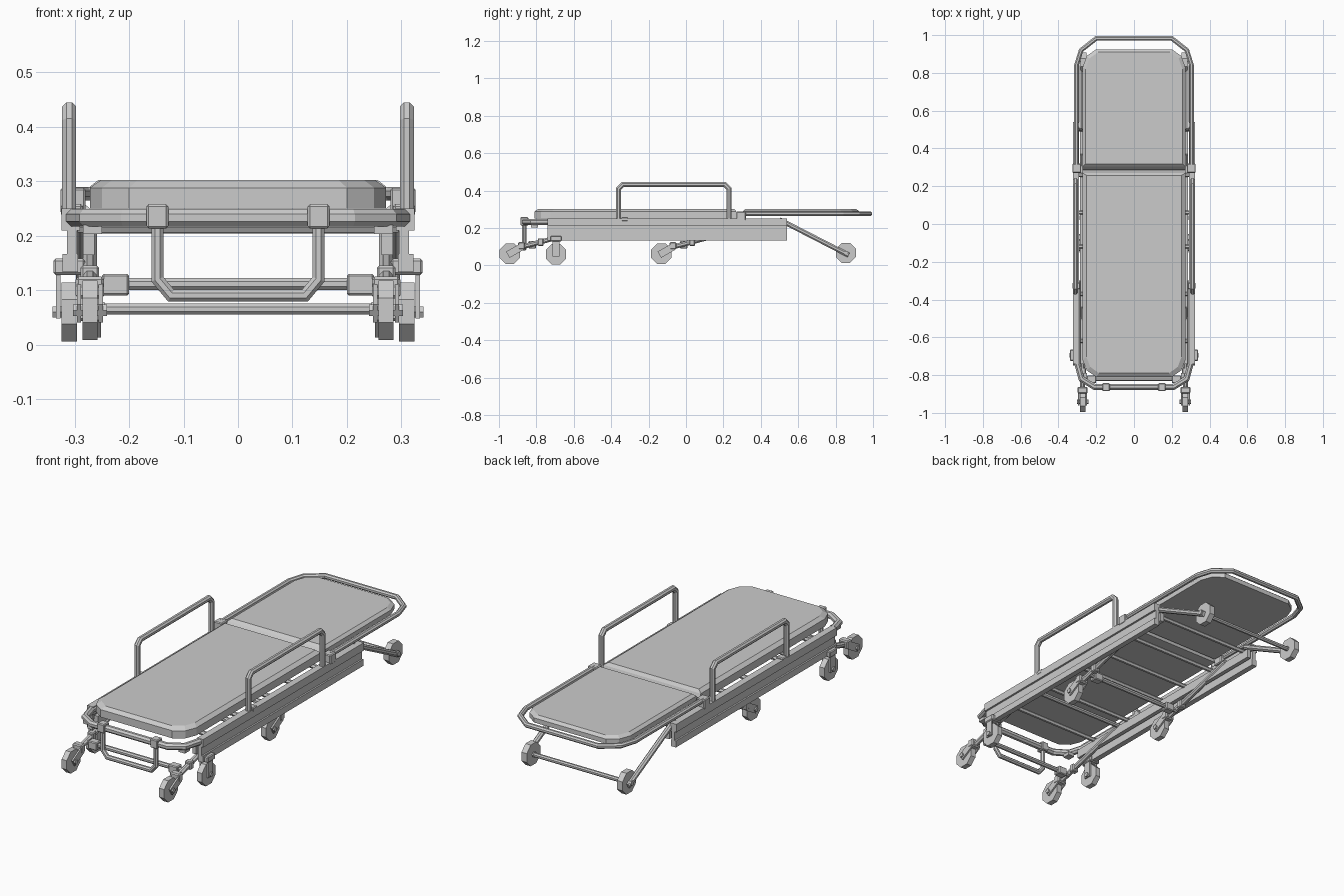
import bpy, bmesh, math
from mathutils import Vector, Matrix

if "Cube" in bpy.data.objects:
    bpy.data.objects.remove(bpy.data.objects["Cube"], do_unlink=True)

grey = bpy.data.materials.new("light grey")
grey.use_nodes = True
grey.diffuse_color = (0.6, 0.6, 0.6, 1)
grey.node_tree.nodes["Principled BSDF"].inputs["Base Color"].default_value = (0.6, 0.6, 0.6, 1)


def add(name, bm):
    bmesh.ops.recalc_face_normals(bm, faces=bm.faces)
    mesh = bpy.data.meshes.new(name)
    bm.to_mesh(mesh)
    bm.free()
    mesh.materials.append(grey)
    obj = bpy.data.objects.new(name, mesh)
    bpy.context.collection.objects.link(obj)
    return obj


def box(name, x, y, z, bevel=0):
    """Box from (low, high) pairs."""
    bm = bmesh.new()
    size = [b - a for a, b in (x, y, z)]
    mid = [(a + b) / 2 for a, b in (x, y, z)]
    bmesh.ops.create_cube(bm, size=1, matrix=Matrix.Translation(mid) @ Matrix.Diagonal((*size, 1)))
    if bevel:
        bmesh.ops.bevel(bm, geom=bm.edges[:], offset=bevel, segments=1, affect='EDGES')
    return add(name, bm)


def tube(name, points, radius, sides=8, closed=False):
    """Faceted tube swept along a path, mitred at the bends."""
    pts = [Vector(p) for p in points]
    n = len(pts)
    bm = bmesh.new()
    rings = []
    first = (pts[1] - pts[0]).normalized()
    ref = Vector((0, 0, 1)) if abs(first.z) < 0.9 else Vector((0, 1, 0))
    u = (ref - first * ref.dot(first)).normalized()
    v = first.cross(u)
    ring = []
    for k in range(sides):
        a = 2 * math.pi * (k + 0.5) / sides
        ring.append(pts[0] + radius * (math.cos(a) * u + math.sin(a) * v))
    rings.append([bm.verts.new(p) for p in ring])
    for i in range(1, n):
        before = (pts[i] - pts[i - 1]).normalized()
        after = (pts[i + 1] - pts[i]).normalized() if i < n - 1 else before
        normal = (before + after).normalized()
        ring = [p + before * ((pts[i] - p).dot(normal) / before.dot(normal)) for p in ring]
        rings.append([bm.verts.new(p) for p in ring])
    for a, b in zip(rings, rings[1:]):
        for k in range(sides):
            j = (k + 1) % sides
            bm.faces.new((a[k], a[j], b[j], b[k]))
    bm.faces.new(rings[0])
    bm.faces.new(rings[-1])
    return add(name, bm)


def mirrored(half):
    """Path completed across x = 0."""
    return half + [(-x, y, z) for x, y, z in reversed(half)]


def cushion(name, outline, levels, notch_y):
    """Stacked outlines; each level is (z, side inset, notch end inset)."""
    bm = bmesh.new()
    rings = []
    full = outline + [(-x, y) for x, y in reversed(outline)]
    ys = [y for _, y in full]
    cy = (min(ys) + max(ys)) / 2
    half = (max(ys) - min(ys)) / 2
    for z, inset, notch in levels:
        ring = []
        for x, y in full:
            if abs(y - notch_y) < 0.001:
                ny = y + (notch if cy > y else -notch)
            else:
                ny = cy + (y - cy) * (1 - inset / half)
            ring.append(bm.verts.new((x * (1 - inset / 0.272), ny, z)))
        rings.append(ring)
    for a, b in zip(rings, rings[1:]):
        for k in range(len(a)):
            j = (k + 1) % len(a)
            bm.faces.new((a[k], a[j], b[j], b[k]))
    bm.faces.new(rings[0])
    bm.faces.new(rings[-1])
    return add(name, bm)


# Mattress in two sections with a V notch between them
cushion("seat_mattress",
        [(0.272, 0.285), (0.272, -0.72), (0.25, -0.775), (0.2, -0.81)],
        [(0.25, 0, 0), (0.288, 0, 0.015), (0.302, 0.02, 0.027)], 0.285)
cushion("backrest_mattress",
        [(0.272, 0.285), (0.272, 0.83), (0.25, 0.89), (0.2, 0.925)],
        [(0.267, 0, 0), (0.29, 0, 0.02), (0.302, 0.015, 0.033)], 0.285)

# Frame tubes around the bed
tube("backrest_rail", mirrored([(0.305, 0.3, 0.277), (0.305, 0.84, 0.277),
                                (0.28, 0.92, 0.277), (0.2, 0.983, 0.277)]), 0.013)
tube("front_rail", mirrored([(0.3, -0.3, 0.233), (0.3, -0.74, 0.233),
                             (0.278, -0.82, 0.233), (0.21, -0.862, 0.233)]), 0.017)
tube("front_loop", mirrored([(0.148, -0.865, 0.235), (0.148, -0.865, 0.12),
                             (0.123, -0.865, 0.09)]), 0.012)

# Cross bars beneath the mattress
for y in (-0.62, -0.37, -0.12, 0.06, 0.26, 0.5):
    tube("cross_bar", [(-0.295, y, 0.215), (0.295, y, 0.215)], 0.011, 6)


def caster(x, y, z, stem):
    """Octagonal wheel with a forked holder; stem is the (y, z) of the fork top."""
    tube("wheel", [(x - 0.014, y, z), (x + 0.014, y, z)], 0.059)
    tube("axle", [(x - 0.031, y, z), (x + 0.031, y, z)], 0.012, 6)
    for side in (-1, 1):
        fx = x + side * 0.02
        direction = Vector((0, stem[0] - y, stem[1] - z))
        plate = box("fork_plate", (-0.004, 0.004), (-0.019, 0.019), (-0.012, direction.length))
        tilt = math.atan2(-direction.y, direction.z)
        plate.data.transform(Matrix.Translation((fx, y, z)) @ Matrix.Rotation(tilt, 4, 'X'))


for s in (-1, 1):
    def span(a, b):
        return tuple(sorted((s * a, s * b)))

    # Stepped side rail and inner slide
    for name, x0, x1, z0, z1 in (("side_rail_top", 0.29, 0.324, 0.21, 0.25),
                                 ("side_rail_web", 0.296, 0.314, 0.165, 0.21),
                                 ("side_rail_base", 0.294, 0.322, 0.133, 0.166),
                                 ("inner_slide", 0.264, 0.285, 0.165, 0.21)):
        box(name, span(x0, x1), (-0.74, 0.54), (z0, z1))

    # Folding side guard
    tube("side_guard", [(s * 0.31, -0.36, 0.235), (s * 0.31, -0.36, 0.41),
                        (s * 0.31, -0.338, 0.432), (s * 0.31, 0.208, 0.432),
                        (s * 0.31, 0.23, 0.41), (s * 0.31, 0.23, 0.235)], 0.014)
    box("guard_pivot", span(0.285, 0.325), (-0.345, -0.31), (0.235, 0.258), 0.004)

    # Brackets
    box("backrest_hinge", span(0.28, 0.326), (0.27, 0.32), (0.24, 0.288), 0.004)
    box("loop_clamp", span(0.128, 0.168), (-0.885, -0.843), (0.213, 0.258), 0.004)
    box("front_corner_bracket", span(0.25, 0.285), (-0.83, -0.79), (0.203, 0.22))

    # Casters hanging from the side rail
    caster(s * 0.31, -0.695, 0.06, (-0.695, 0.145))
    box("caster_crown", span(0.281, 0.339), (-0.725, -0.665), (0.128, 0.158), 0.004)

    # Casters and struts of the two folded legs
    for y in (-0.942, -0.132):
        caster(s * 0.272, y, 0.063, (y + 0.065, 0.1))
        box("leg_crown", span(0.246, 0.298), (y + 0.045, y + 0.08), (0.085, 0.125), 0.005)
        box("leg_collar", span(0.2, 0.25), (y + 0.1, y + 0.14), (0.09, 0.13), 0.004)
        tube("leg_strut", [(s * 0.272, y + 0.06, 0.098), (s * 0.272, y + 0.5, 0.215)], 0.014)
        box("strut_joint", span(0.255, 0.289), (y + 0.15, y + 0.18), (0.105, 0.145), 0.004)

    # Rear leg and wheel
    tube("rear_leg", [(s * 0.285, 0.5, 0.245), (s * 0.285, 0.87, 0.055)], 0.014)
    tube("rear_wheel", [(s * 0.252, 0.855, 0.067), (s * 0.282, 0.855, 0.067)], 0.058)
    tube("rear_axle_cap", [(s * 0.245, 0.855, 0.067), (s * 0.3, 0.855, 0.067)], 0.013, 6)

# Bars joining each pair of legs
tube("rear_axle_bar", [(-0.26, 0.855, 0.065), (0.26, 0.855, 0.065)], 0.011)
for y in (-0.82, -0.01):
    tube("leg_cross_bar", [(-0.272, y, 0.111), (0.272, y, 0.111)], 0.012)
tube("upper_leg_bar", [(-0.272, -0.44, 0.215), (0.272, -0.44, 0.215)], 0.012)
